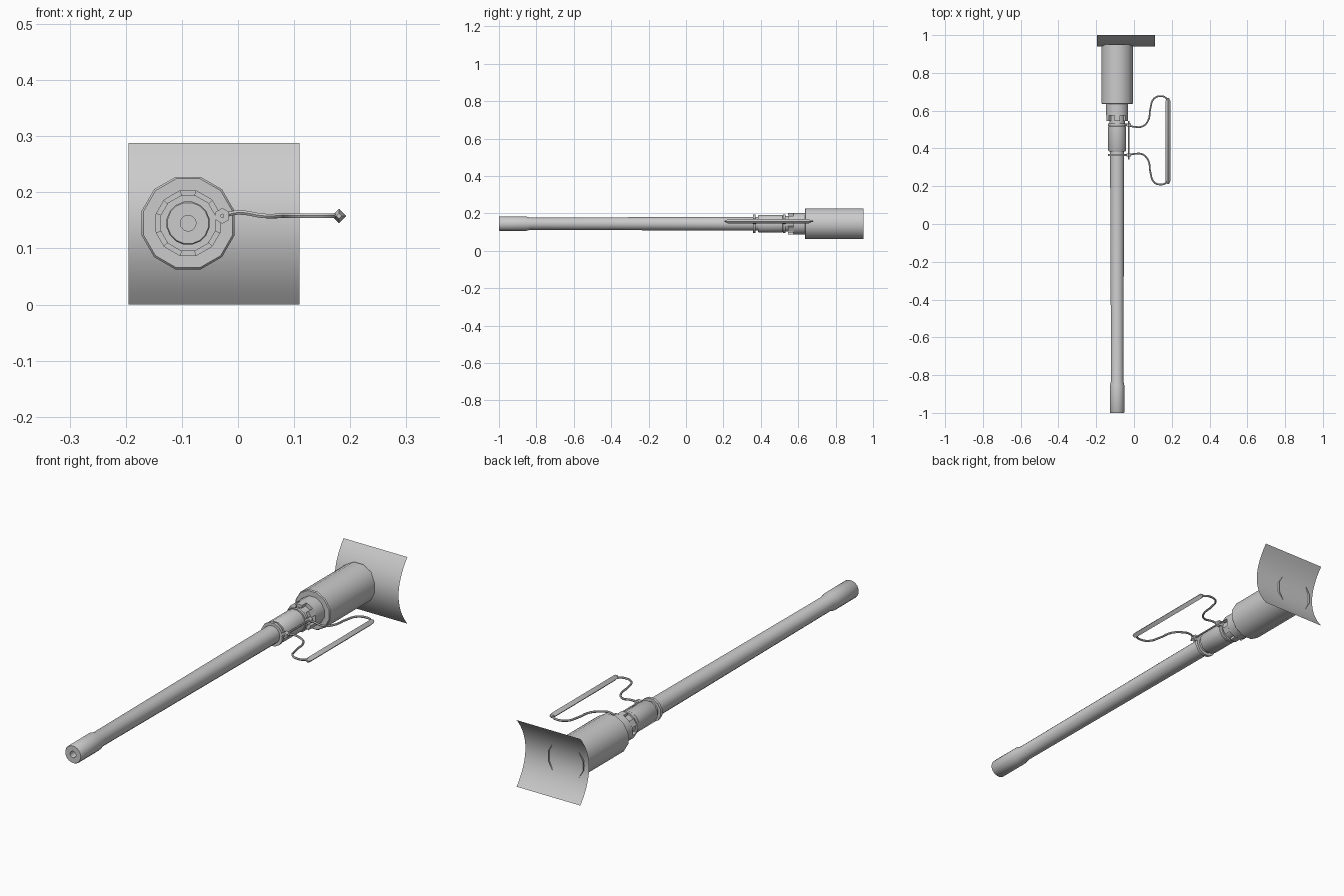
import bpy, bmesh, math
from mathutils import Vector

if "Cube" in bpy.data.objects:
    bpy.data.objects.remove(bpy.data.objects["Cube"])

AX, AZ = -0.089, 0.145          # barrel axis
HZ = 0.158                      # handle height

grey = bpy.data.materials.new("grey_metal")
grey.diffuse_color = (0.6, 0.6, 0.6, 1)
grey.use_nodes = True
grey.node_tree.nodes["Principled BSDF"].inputs["Base Color"].default_value = grey.diffuse_color


def finish(name, bm, angle=40):
    mesh = bpy.data.meshes.new(name)
    bm.to_mesh(mesh)
    bm.free()
    ob = bpy.data.objects.new(name, mesh)
    bpy.context.collection.objects.link(ob)
    mesh.materials.append(grey)
    bpy.ops.object.select_all(action='DESELECT')
    ob.select_set(True)
    bpy.context.view_layer.objects.active = ob
    bpy.ops.object.shade_smooth_by_angle(angle=math.radians(angle))
    return ob


def lathe(name, profile, sides, cx=AX, cz=AZ, phase=0.5, angle=40):
    """Revolve (y, radius) points around an axis along y; radius 0 closes an end."""
    bm = bmesh.new()
    rings = []
    for y, r in profile:
        n = sides if r > 0 else 1
        rings.append([bm.verts.new((cx + r * math.cos((i + phase) * math.tau / sides), y,
                                    cz + r * math.sin((i + phase) * math.tau / sides)))
                      for i in range(n)])
    for a, b in zip(rings, rings[1:]):
        for i in range(sides):
            j = (i + 1) % sides
            f = [a[i % len(a)], a[j % len(a)], b[j % len(b)], b[i % len(b)]]
            bm.faces.new(list(dict.fromkeys(f)))
    bmesh.ops.recalc_face_normals(bm, faces=bm.faces)
    return finish(name, bm, angle)


def tube(name, points, radius):
    """Bent round wire through the points."""
    cu = bpy.data.curves.new(name, 'CURVE')
    cu.dimensions = '3D'
    cu.bevel_depth = radius
    cu.bevel_resolution = 1
    cu.resolution_u = 5
    cu.use_fill_caps = True
    sp = cu.splines.new('BEZIER')
    sp.bezier_points.add(len(points) - 1)
    for bp, p in zip(sp.bezier_points, points):
        bp.co = p
        bp.handle_left_type = bp.handle_right_type = 'AUTO'
    tmp = bpy.data.objects.new(name, cu)
    bpy.context.collection.objects.link(tmp)
    mesh = bpy.data.meshes.new_from_object(tmp.evaluated_get(bpy.context.evaluated_depsgraph_get()))
    bpy.data.objects.remove(tmp)
    bm = bmesh.new()
    bm.from_mesh(mesh)
    finish(name, bm, 50)


# Tapered barrel with swollen muzzle and bore
lathe("barrel", [(-0.9, 0), (-0.9, 0.014), (-1.0, 0.014), (-1.0, 0.037), (-0.997, 0.039),
                 (-0.855, 0.039), (-0.83, 0.033), (0.2, 0.0375), (0.39, 0.038)], 16)

# Sleeve between barrel and receiver
lathe("barrel_sleeve", [(0.385, 0.036), (0.385, 0.046), (0.39, 0.049), (0.515, 0.049),
                        (0.52, 0.043), (0.58, 0.043)], 12)

# Carry handle clamps
for y in (0.365, 0.525):
    lathe("handle_clamp", [(y - 0.006, 0.035), (y - 0.006, 0.051), (y + 0.006, 0.051),
                           (y + 0.006, 0.035)], 12)
    lathe("clamp_lug", [(y - 0.008, 0), (y - 0.008, 0.014), (y + 0.008, 0.014),
                        (y + 0.008, 0)], 6, -0.028, HZ, angle=20)

# Pin joining both clamps
lathe("clamp_pin", [(0.342, 0), (0.342, 0.004), (0.546, 0.004), (0.546, 0)], 6, -0.028, HZ)

# Castellated collar in front of the receiver
lathe("collar", [(0.575, 0.04), (0.575, 0.06), (0.64, 0.06)], 12)
bm = bmesh.new()
for k in range(6):
    mid = (k + 0.5) * math.tau / 6
    ring = []
    for y in (0.545, 0.578):
        for r in (0.046, 0.06):
            for d in (-0.24, 0.24):
                ring.append(bm.verts.new((AX + r * math.cos(mid + d), y, AZ + r * math.sin(mid + d))))
    for f in ((0, 1, 3, 2), (4, 5, 7, 6), (0, 1, 5, 4), (2, 3, 7, 6), (0, 2, 6, 4), (1, 3, 7, 5)):
        bm.faces.new([ring[i] for i in f])
bmesh.ops.recalc_face_normals(bm, faces=bm.faces)
finish("collar_lugs", bm, 30)

# Receiver housing, open at the back
lathe("receiver", [(0.635, 0.05), (0.635, 0.082), (0.639, 0.0855), (0.95, 0.0855)], 12)

# Curved sheet shield, bulging forward
bm = bmesh.new()
rows = []
for i in range(17):
    t = i / 8 - 1
    y = 0.94 + 0.06 * t * t
    rows.append([bm.verts.new((x, y, 0.144 * (1 + t))) for x in (-0.195, 0.11)])
for a, b in zip(rows, rows[1:]):
    bm.faces.new((a[0], a[1], b[1], b[0]))
finish("shield", bm)

# Carry handle: two mirrored bent wires and a square grip
path = [(-0.028, 0.078), (0.0, 0.072), (0.045, 0.074), (0.075, 0.105), (0.087, 0.17),
        (0.105, 0.22), (0.14, 0.234), (0.168, 0.225), (0.178, 0.2)]
for s in (1, -1):
    tube("handle_wire", [Vector((x, 0.443 + s * d, HZ + (0.006 if x == 0.0 else 0)))
                         for x, d in path], 0.0045)
lathe("handle_grip", [(0.212, 0), (0.212, 0.005), (0.228, 0.013), (0.652, 0.013),
                      (0.668, 0.005), (0.668, 0)], 4, 0.18, HZ, phase=0, angle=30)
